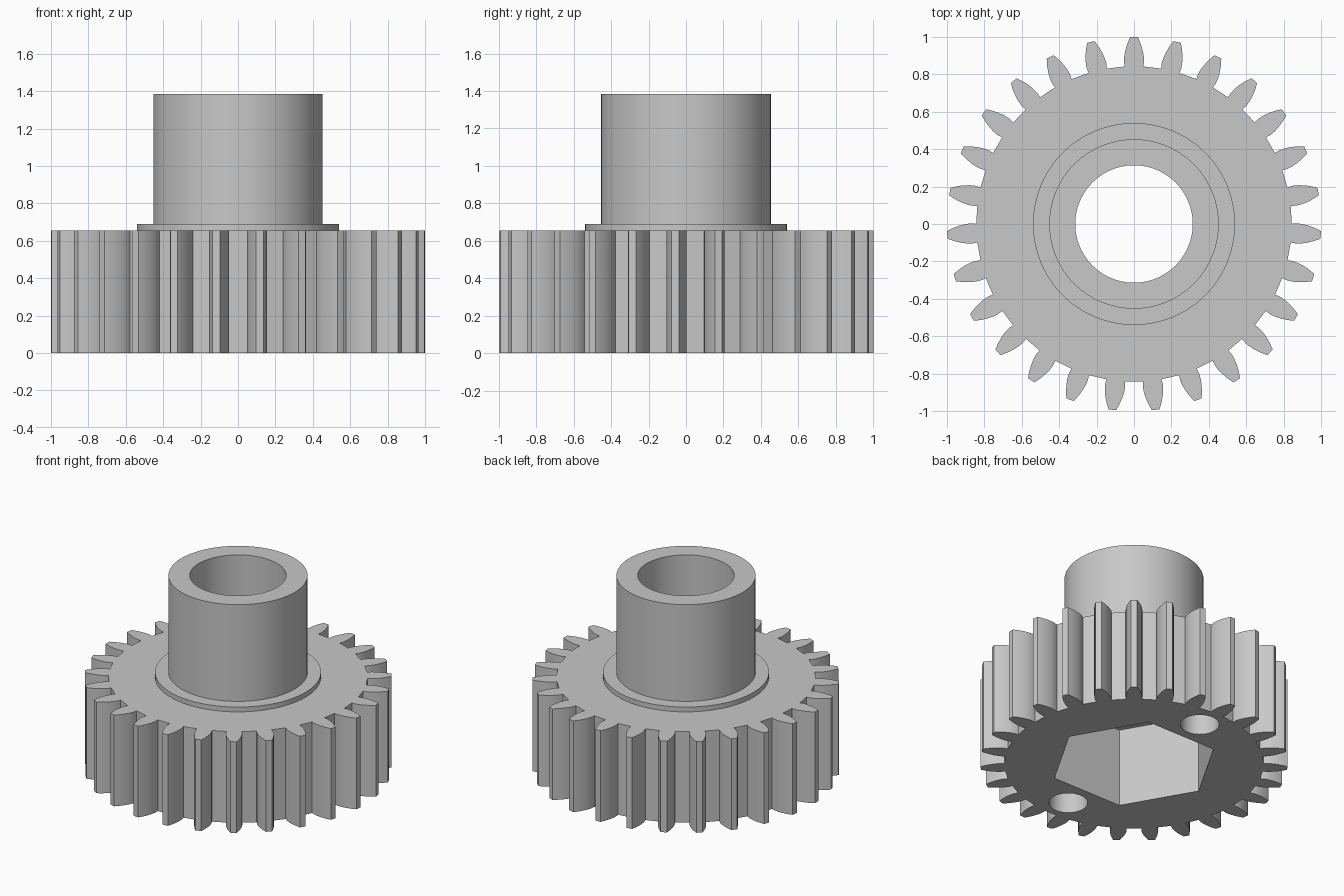
import bpy, bmesh
from math import sin, cos, pi, radians

if "Cube" in bpy.data.objects:
    bpy.data.objects.remove(bpy.data.objects["Cube"], do_unlink=True)

TEETH = 27
GEAR_TOP = 0.655
BORE = 0.314
POCKET = 0.565
SEGMENTS = 96

grey = bpy.data.materials.new("plain grey")
grey.use_nodes = True
grey.diffuse_color = (0.58, 0.58, 0.58, 1)
grey.node_tree.nodes["Principled BSDF"].inputs["Base Color"].default_value = grey.diffuse_color


def make_object(name, bm):
    bmesh.ops.recalc_face_normals(bm, faces=bm.faces)
    mesh = bpy.data.meshes.new(name)
    bm.to_mesh(mesh)
    bm.free()
    mesh.materials.append(grey)
    obj = bpy.data.objects.new(name, mesh)
    bpy.context.collection.objects.link(obj)
    return obj


def prism(name, outline, z0, z1):
    """Extrude a closed outline between two heights."""
    bm = bmesh.new()
    low = [bm.verts.new((x, y, z0)) for x, y in outline]
    high = [bm.verts.new((x, y, z1)) for x, y in outline]
    bm.faces.new(low)
    bm.faces.new(high)
    for i in range(len(low)):
        j = (i + 1) % len(low)
        bm.faces.new((low[i], low[j], high[j], high[i]))
    return make_object(name, bm)


def circle(radius, sides, cx=0, cy=0):
    return [(cx + radius * cos(2 * pi * i / sides), cy + radius * sin(2 * pi * i / sides))
            for i in range(sides)]


def activate(obj):
    bpy.ops.object.select_all(action='DESELECT')
    obj.select_set(True)
    bpy.context.view_layer.objects.active = obj


def cut(target, cutter):
    cutter.hide_render = True
    mod = target.modifiers.new("cut", 'BOOLEAN')
    mod.operation = 'DIFFERENCE'
    mod.solver = 'EXACT'
    mod.object = cutter
    activate(target)
    bpy.ops.object.modifier_apply(modifier=mod.name)
    bpy.data.objects.remove(cutter, do_unlink=True)


def smooth(obj):
    activate(obj)
    bpy.ops.object.shade_smooth_by_angle(angle=radians(25))


# Toothed wheel: one flank as (radius, half width), mirrored and repeated
flank = [(0.842, 0.050), (0.87, 0.054), (0.90, 0.052), (0.93, 0.046),
         (0.96, 0.037), (0.985, 0.027), (1.0, 0.020)]
tooth = [(r, -w) for r, w in flank] + [(r, w) for r, w in reversed(flank)]
outline = []
for k in range(TEETH):
    a = pi / 2 + 2 * pi * k / TEETH
    outline += [(r * cos(a) - w * sin(a), r * sin(a) + w * cos(a)) for r, w in tooth]
wheel = prism("gear_wheel", outline, 0, GEAR_TOP)

# Shaft bore, hexagonal nut pocket and two blind holes underneath
cut(wheel, prism("bore_cutter", circle(BORE, SEGMENTS), -0.1, 1))
cut(wheel, prism("hex_cutter", circle(0.55, 6), -0.1, POCKET))
for side in (-1, 1):
    cut(wheel, prism("hole_cutter", circle(0.126, 48, 0, side * 0.666), -0.1, POCKET))
smooth(wheel)

# Hub with its collar, turned from a profile
profile = [(BORE, GEAR_TOP), (BORE, 1.385), (0.453, 1.385),
           (0.453, 0.69), (0.54, 0.69), (0.54, GEAR_TOP)]
bm = bmesh.new()
rings = [[bm.verts.new((x, y, z)) for x, y in circle(r, SEGMENTS)] for r, z in profile]
for inner, outer in zip(rings, rings[1:]):
    for i in range(SEGMENTS):
        j = (i + 1) % SEGMENTS
        bm.faces.new((inner[j], inner[i], outer[i], outer[j]))
smooth(make_object("hub_and_collar", bm))
